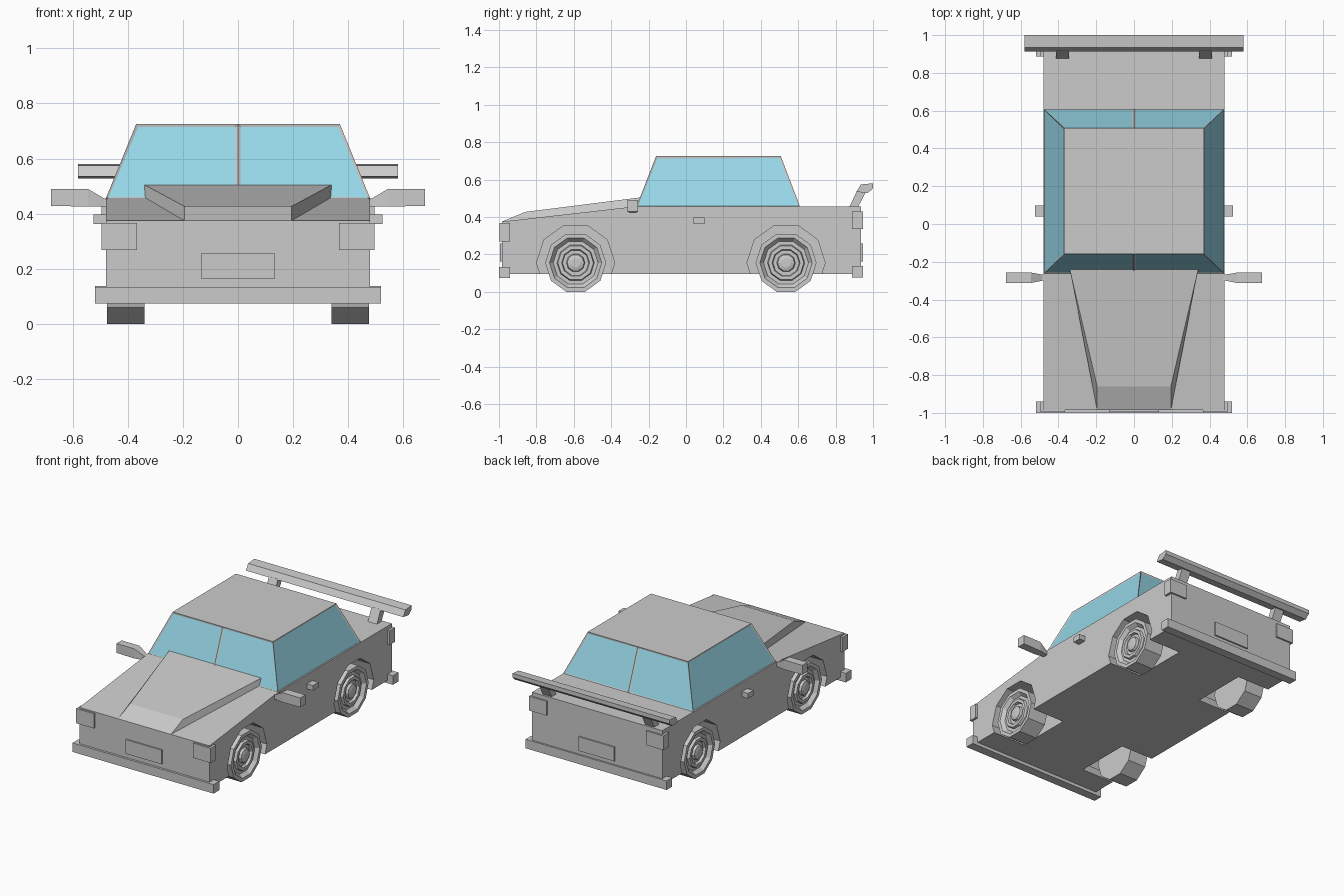
import bpy, bmesh, math

if "Cube" in bpy.data.objects:
    bpy.data.objects.remove(bpy.data.objects["Cube"])


def material(name, rgb):
    m = bpy.data.materials.new(name)
    m.diffuse_color = (*rgb, 1)
    m.use_nodes = True
    m.node_tree.nodes["Principled BSDF"].inputs["Base Color"].default_value = m.diffuse_color
    return m


GREY = material("grey_paint", (0.6, 0.6, 0.6))
GLASS = material("blue_glass", (0.32, 0.70, 0.83))


def loft(name, rings, edit=None):
    """Join rings of points into a closed solid with flat end caps."""
    bm = bmesh.new()
    vs = [[bm.verts.new(p) for p in r] for r in rings]
    n = len(rings[0])
    for a, b in zip(vs, vs[1:]):
        for i in range(n):
            j = (i + 1) % n
            bm.faces.new((a[i], a[j], b[j], b[i]))
    bm.faces.new(vs[0])
    bm.faces.new(vs[-1])
    bmesh.ops.recalc_face_normals(bm, faces=bm.faces)
    if edit:
        edit(bm)
    me = bpy.data.meshes.new(name)
    bm.to_mesh(me)
    bm.free()
    me.materials.append(GREY)
    me.materials.append(GLASS)
    ob = bpy.data.objects.new(name, me)
    bpy.context.collection.objects.link(ob)
    return ob


def prism(name, x0, x1, profile):
    return loft(name, [[(x, y, z) for y, z in profile] for x in (x0, x1)])


def box(name, x0, x1, y0, y1, z0, z1):
    return prism(name, x0, x1, [(y0, z0), (y1, z0), (y1, z1), (y0, z1)])


def rect(x, y0, y1, z0, z1):
    return [(x, y0, z0), (x, y1, z0), (x, y1, z1), (x, y0, z1)]


def decagon(x, r, y, z):
    return [(x, y + r * math.cos(i * math.pi / 5), z + r * math.sin(i * math.pi / 5))
            for i in range(10)]


WHEEL_Y = {"front": -0.59, "rear": 0.535}
WHEEL_Z = 0.155
SIDES = {"left": -1, "right": 1}

# Body with sloping hood
body = prism("body", -0.48, 0.48, [(-0.985, 0.095), (0.935, 0.095), (0.935, 0.457),
                                   (-0.265, 0.457), (-0.985, 0.375)])

# Wheel wells cut out of the body
for y in WHEEL_Y.values():
    for s in SIDES.values():
        cutter = loft("well_cutter", [decagon(s * x, 0.209, y, WHEEL_Z) for x in (0.24, 0.6)])
        cutter.hide_render = True
        mod = body.modifiers.new("well", 'BOOLEAN')
        mod.operation = 'DIFFERENCE'
        mod.solver = 'EXACT'
        mod.object = cutter
        bpy.context.view_layer.objects.active = body
        bpy.ops.object.modifier_apply(modifier=mod.name)
        bpy.data.objects.remove(cutter)


# Cabin: front and back split in two, windows inset
def cut_windows(bm):
    bmesh.ops.bisect_plane(bm, geom=bm.verts[:] + bm.edges[:] + bm.faces[:],
                           plane_co=(0, 0, 0), plane_no=(1, 0, 0))
    bm.normal_update()
    panes = [f for f in bm.faces if abs(f.normal.z) < 0.8]
    bmesh.ops.inset_individual(bm, faces=panes, thickness=0.012, depth=-0.005)
    for f in panes:
        f.material_index = 1


loft("cabin", [[(-x, y0, z), (x, y0, z), (x, y1, z), (-x, y1, z)]
               for x, y0, y1, z in ((0.48, -0.265, 0.61, 0.455),
                                    (0.37, -0.16, 0.507, 0.725))], cut_windows)

# Raised hood scoop
loft("hood_scoop", [[(s * 0.195, -0.985, 0.375), (s * 0.195, -0.86, 0.427),
                     (s * 0.34, -0.24, 0.505), (s * 0.34, -0.24, 0.45)] for s in (-1, 1)])

# Bumpers and number plates
box("front_bumper", -0.52, 0.52, -1.0, -0.94, 0.073, 0.133)
box("rear_bumper", -0.52, 0.52, 0.888, 0.947, 0.077, 0.137)
box("front_plate", -0.132, 0.132, -0.995, -0.97, 0.163, 0.257)
box("rear_plate", -0.132, 0.132, 0.92, 0.945, 0.163, 0.257)

# Rear wing
prism("rear_wing", -0.58, 0.58, [(0.912, 0.535), (0.935, 0.574), (1.0, 0.58),
                                 (1.0, 0.553), (0.97, 0.527)])

for side, s in SIDES.items():
    # Lights wrapping the corners
    box(side + "_headlight", s * 0.366, s * 0.496, -0.996, -0.94, 0.269, 0.367)
    box(side + "_tail_light", s * 0.366, s * 0.496, 0.888, 0.946, 0.335, 0.43)
    # Door handle
    box(side + "_door_handle", s * 0.46, s * 0.525, 0.04, 0.098, 0.363, 0.397)
    # Wing strut
    prism(side + "_wing_strut", s * 0.345, s * 0.412,
          [(0.872, 0.45), (0.918, 0.45), (0.965, 0.54), (0.914, 0.54)])
    # Side mirror on a tapered stem
    loft(side + "_mirror", [rect(s * 0.46, -0.3, -0.268, 0.425, 0.453),
                            rect(s * 0.485, -0.3, -0.268, 0.425, 0.455),
                            rect(s * 0.545, -0.312, -0.257, 0.426, 0.49),
                            rect(s * 0.678, -0.312, -0.257, 0.428, 0.49)])
    # Wheels: stepped ten-sided discs
    for end, y in WHEEL_Y.items():
        steps = [(0.163, 0.34), (0.163, 0.475), (0.14, 0.475), (0.12, 0.452), (0.1, 0.452),
                 (0.095, 0.468), (0.075, 0.468), (0.07, 0.452), (0.05, 0.452),
                 (0.045, 0.468), (0.025, 0.474)]
        loft(f"{end}_{side}_wheel", [decagon(s * x, r, y, WHEEL_Z) for r, x in steps])
